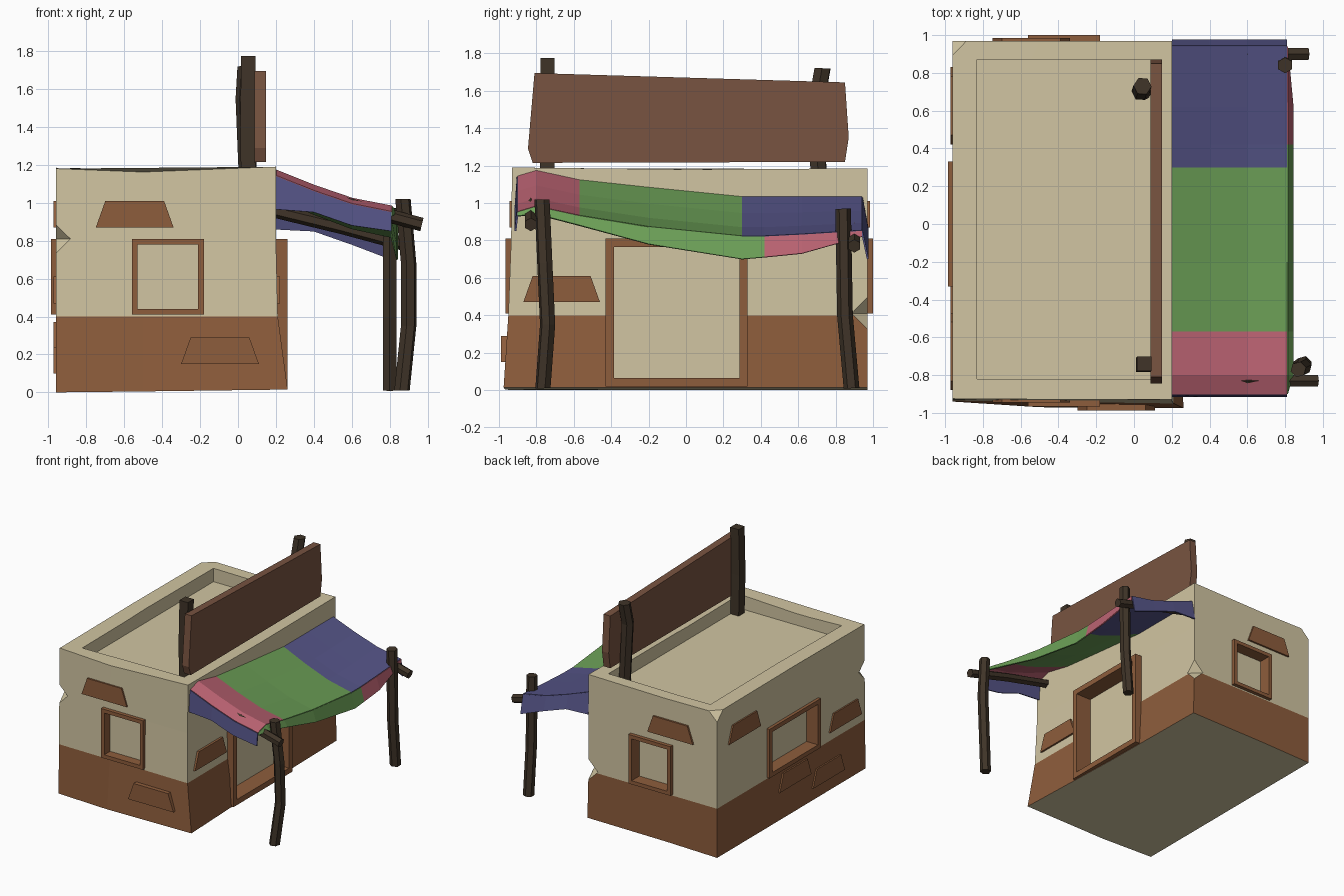
import bpy, bmesh, math
from mathutils import Vector

if "Cube" in bpy.data.objects:
    bpy.data.objects.remove(bpy.data.objects["Cube"])

def mat(name, r, g, b):
    m = bpy.data.materials.new(name)
    m.diffuse_color = (r, g, b, 1)
    m.use_nodes = True
    m.node_tree.nodes["Principled BSDF"].inputs["Base Color"].default_value = m.diffuse_color
    return m

PLASTER = mat("plaster", .64, .56, .36)
CLAY = mat("clay_brown", .27, .11, .045)
BOARD = mat("board_brown", .19, .088, .052)
WOOD = mat("dark_wood", .05, .034, .021)
PINK = mat("cloth_pink", .5, .125, .17)
GREEN = mat("cloth_green", .15, .35, .095)
BLUE = mat("cloth_blue", .09, .088, .24)

def finish(name, bm, mats):
    bmesh.ops.recalc_face_normals(bm, faces=bm.faces)
    me = bpy.data.meshes.new(name)
    bm.to_mesh(me)
    bm.free()
    for m in mats:
        me.materials.append(m)
    ob = bpy.data.objects.new(name, me)
    bpy.context.collection.objects.link(ob)
    return ob

def loft(bm, rings, cap=True):
    """Skin closed rings of points, return the side faces ring by ring."""
    vs = [[bm.verts.new(p) for p in r] for r in rings]
    n = len(vs[0])
    sides = [[bm.faces.new((a[i], a[(i + 1) % n], b[(i + 1) % n], b[i])) for i in range(n)]
             for a, b in zip(vs, vs[1:])]
    if cap:
        bm.faces.new(vs[0][::-1])
        bm.faces.new(vs[-1])
    return sides

# position on a wall: u along it, z up, d outwards
WALLS = {
    "front": lambda u, z, d: (u, -.93 - d, z),
    "back": lambda u, z, d: (u, .97 + d, z),
    "left": lambda u, z, d: (-.96 - d, u, z),
    "right": lambda u, z, d: (.2 + d, u, z),
}

def prism(bm, wall, outline, d0, d1):
    loft(bm, [[WALLS[wall](u, z, d) for u, z in outline] for d in (d0, d1)])

def rect(u0, u1, z0, z1):
    return [(u0, z0), (u1, z0), (u1, z1), (u0, z1)]

# ---- house walls: rings from the ground to the parapet
def ring(z, front, right, tops=None):
    f0, f1, f2 = front
    r0, r1, r2 = right
    pts = [(-.96, f0), (-.5, f1), (r0, f2), (r1, 0), (r2, .97), (-.5, .97), (-.96, .97), (-.96, 0)]
    zs = tops or [z] * 8
    return [(x, y, h) for (x, y), h in zip(pts, zs)]

bm = bmesh.new()
sides = loft(bm, [
    ring(0, (-.94, -.97, -.975), (.262, .225, .21), [.0, .005, .015, .015, .015, .01, .0, .0]),
    ring(.4, (-.935, -.94, -.95), (.21, .205, .2)),
    ring(.8, (-.93, -.935, -.935), (.2, .2, .2)),
    ring(1.18, (-.925, -.93, -.93), (.2, .2, .2), [1.18, 1.162, 1.19, 1.18, 1.185, 1.175, 1.18, 1.185]),
])
for f in sides[0]:
    f.material_index = 1
walls = finish("house_walls", bm, [PLASTER, CLAY])

# ---- openings: wall, u0, u1, z0, z1 (outer frame), bar width, outward depth, inward depth
OPENINGS = [
    ("front", -.56, -.18, .41, .81, .03, .035, .04),
    ("back", -.56, -.18, .41, .81, .03, .03, .07),
    ("left", -.33, .33, .41, .81, .035, .025, .08),
    ("right", -.43, .33, .02, .81, .045, .06, .08),
]
cut = bmesh.new()
for w, u0, u1, z0, z1, b, out, inn in OPENINGS:
    prism(cut, w, rect(u0 + b - .01, u1 - b + .01, z0 + b - .01, z1 - b + .01), -inn, .15)
    bm = bmesh.new()
    for bar in (rect(u0, u0 + b, z0, z1), rect(u1 - b, u1, z0, z1),
                rect(u0 + b, u1 - b, z0, z0 + b), rect(u0 + b, u1 - b, z1 - b, z1)):
        prism(bm, w, bar, -inn, out)
    finish(("door" if w == "right" else w + "_window") + "_frame", bm, [CLAY])

# sunken roof and chipped corners
loft(cut, [[(x, y, z) for x, y in ((-.83, -.82), (.09, -.82), (.09, .87), (-.83, .87))]
           for z in (1.07, 1.4)])
for c, r in (((-.965, -.935, .81), .085), ((.2, .97, .41), .085), ((-.96, .97, 1.18), .075)):
    tips = bmesh.ops.create_uvsphere(cut, u_segments=4, v_segments=2, radius=r)["verts"]
    bmesh.ops.translate(cut, verts=tips, vec=c)
cutter = finish("wall_cutter", cut, [PLASTER])
cutter.hide_render = True
mod = walls.modifiers.new("cuts", 'BOOLEAN')
mod.operation = 'DIFFERENCE'
mod.solver = 'EXACT'
mod.object = cutter
bpy.context.view_layer.objects.active = walls
walls.select_set(True)
bpy.ops.object.modifier_apply(modifier="cuts")
bpy.data.objects.remove(cutter)

# ---- trapezoid bricks showing through the plaster: wall, u0, z0, outward depth
BRICKS = [("front", -.75, .87, .015), ("front", -.3, .15, .058), ("back", -.75, .87, .015),
          ("right", -.87, .47, .022), ("left", .42, .87, .012), ("left", -.88, .47, .012),
          ("left", -.23, .23, .012), ("left", -.66, .1, .012)]
for i, (w, u, z, d) in enumerate(BRICKS):
    bm = bmesh.new()
    prism(bm, w, [(u, z), (u + .41, z), (u + .36, z + .14), (u + .05, z + .14)], -.03, d)
    finish(f"{w}_brick_{i}", bm, [CLAY])

# ---- posts and beams
def limb(name, pts, r, n):
    pts = [Vector(p) for p in pts]
    q = (pts[-1] - pts[0]).to_track_quat('Z', 'Y')
    bm = bmesh.new()
    loft(bm, [[p + q @ Vector((r * math.cos(a), r * math.sin(a), 0))
               for a in (math.tau * (k + .5) / n for k in range(n))] for p in pts])
    finish(name, bm, [WOOD])

limb("front_awning_post", [(.865, -.765, .01), (.9, -.74, .35), (.9, -.755, .68), (.87, -.77, 1.02)], .042, 6)
limb("back_awning_post", [(.8, .885, .01), (.8, .85, .4), (.8, .84, .97)], .042, 6)
limb("front_awning_beam", [(.18, -.83, 1.08), (.6, -.83, .985), (.97, -.83, .885)], .036, 6)
limb("back_awning_beam", [(.18, .9, .96), (.55, .9, .87), (.92, .9, .77)], .036, 6)
limb("front_sign_post", [(.055, -.74, 1.06), (.05, -.745, 1.4), (.055, -.74, 1.775)], .054, 4)
limb("back_sign_post", [(.055, .71, 1.06), (.035, .7, 1.55), (.045, .73, 1.72)], .048, 6)

# ---- sign board
bm = bmesh.new()
edge = [(-.81, 1.695), (-.845, 1.29), (-.82, 1.215), (.85, 1.22), (.87, 1.35), (.85, 1.645)]
loft(bm, [[(x, y, z) for y, z in edge] for x in (.088, .148)])
finish("sign_board", bm, [BOARD])

# ---- cloth awning with hanging edges
def sheet(name, rows, rule):
    bm = bmesh.new()
    vs = [[bm.verts.new(p) for p in r] for r in rows]
    for j in range(len(vs) - 1):
        for i in range(len(vs[0]) - 1):
            f = bm.faces.new((vs[j][i], vs[j][i + 1], vs[j + 1][i + 1], vs[j + 1][i]))
            f.material_index = rule(f.calc_center_median().y)
    ob = finish(name, bm, [PINK, GREEN, BLUE])
    s = ob.modifiers.new("thickness", 'SOLIDIFY')
    s.thickness = .01
    s.offset = 0

ys = [-.9, -.8, -.57, -.2, .3, .42, .62, .94]
z_wall = [1.14, 1.17, 1.12, 1.08, 1.03, 1.03, 1.03, 1.03]
z_hem = [.95, .98, .93, .87, .82, .82, .83, .85]
z_low = [.93, .94, .88, .78, .70, .71, .73, .82]
xs = [.2, .4, .6, .81]
drop = [0, .42, .78, 1]
slope = [[(x, y, a + (b - a) * t) for y, a, b in zip(ys, z_wall, z_hem)] for x, t in zip(xs, drop)]
low = [(.81 if i in (0, 7) else .84, y, z) for i, (y, z) in enumerate(zip(ys, z_low))]
sheet("awning_cloth", slope, lambda y: 0 if y < -.57 else 1 if y < .3 else 2)
sheet("awning_valance", [slope[-1], low], lambda y: 1 if y < .42 else 0)
for name, col, y, zs in (("front_awning_flap", 0, -.912, (.965, .95, .88, .85)),
                         ("back_awning_flap", 7, .972, (.86, .85, .78, .70))):
    sheet(name, [[r[col] for r in slope], [(x, y, z) for x, z in zip(xs, zs)]], lambda y: 2)
